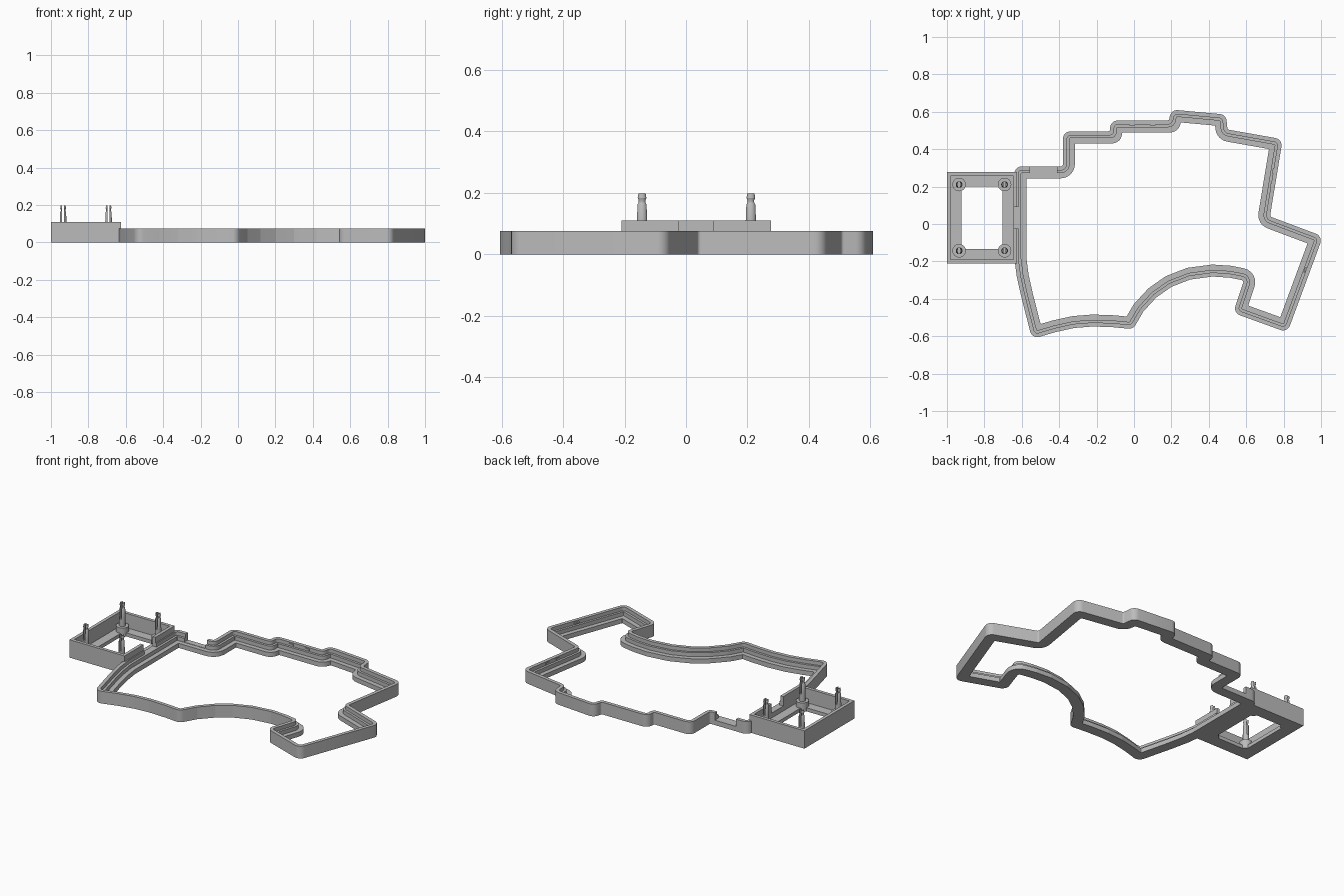
import bpy, bmesh, math
from mathutils import Vector

if "Cube" in bpy.data.objects:
    bpy.data.objects.remove(bpy.data.objects["Cube"])

grey = bpy.data.materials.new("plain grey")
grey.use_nodes = True
grey.diffuse_color = (0.5, 0.5, 0.5, 1)
grey.node_tree.nodes["Principled BSDF"].inputs["Base Color"].default_value = (0.5, 0.5, 0.5, 1)

BAND = 0.064      # full width of the case rim
CONVEX, CONCAVE = 0.04, 0.012


def finish(name, bm):
    bmesh.ops.recalc_face_normals(bm, faces=bm.faces)
    mesh = bpy.data.meshes.new(name)
    bm.to_mesh(mesh)
    bm.free()
    mesh.materials.append(grey)
    ob = bpy.data.objects.new(name, mesh)
    bpy.context.collection.objects.link(ob)
    return ob


def activate(ob):
    bpy.ops.object.select_all(action="DESELECT")
    ob.select_set(True)
    bpy.context.view_layer.objects.active = ob


def smooth(ob):
    activate(ob)
    bpy.ops.object.shade_smooth_by_angle(angle=math.radians(30))


def add_box(bm, lo, hi):
    new = bmesh.ops.create_cube(bm, size=1)["verts"]
    for v in new:
        v.co = [a + (c + 0.5) * (b - a) for a, b, c in zip(lo, hi, v.co)]


def cut(ob, boxes):
    bm = bmesh.new()
    for lo, hi in boxes:
        add_box(bm, lo, hi)
    cutter = finish("cutter", bm)
    cutter.hide_render = True
    mod = ob.modifiers.new("cut", "BOOLEAN")
    mod.operation, mod.solver, mod.object = "DIFFERENCE", "EXACT", cutter
    activate(ob)
    bpy.ops.object.modifier_apply(modifier=mod.name)
    bpy.data.objects.remove(cutter)


def outline(points, d, steps):
    """Clockwise outline moved inward by d, with rounded corners."""
    pts = [Vector(p) for p in points]
    n = len(pts)
    dirs = [(pts[(i + 1) % n] - pts[i]).normalized() for i in range(n)]
    moved = []
    for i in range(n):
        n0, n1 = (Vector((e.y, -e.x)) for e in (dirs[i - 1], dirs[i]))
        moved.append(pts[i] + (n0 + n1) * d / (1 + n0.dot(n1)))
    if not steps:
        return moved
    ring = []
    share = d / BAND
    for i in range(n):
        p, a, b = moved[i], dirs[i - 1], dirs[i]
        turn = a.x * b.y - a.y * b.x
        room = min((p - moved[i - 1]).length, (moved[(i + 1) % n] - p).length)
        if turn < 0:
            r, cap = max(CONVEX - d, 0.004), room * (0.7 - 0.6 * share)
        else:
            r, cap = CONCAVE + d, room * (0.25 + 0.65 * share)
        angle = a.angle(b)
        t = min(r * math.tan(angle / 2), cap)
        r = t / math.tan(angle / 2)
        side = Vector((a.y, -a.x)) * (1 if turn < 0 else -1)
        centre = p - a * t + side * r
        for k in range(steps + 1):
            f = angle * k / steps
            ring.append(centre - side * r * math.cos(f) + a * r * math.sin(f))
    return ring


def rim(name, points, profile, steps):
    """Sweep an (inset, height) profile around an outline."""
    bm = bmesh.new()
    rings = [[bm.verts.new((p.x, p.y, z)) for p in outline(points, d, steps)]
             for d, z in profile]
    for i, ring in enumerate(rings):
        low = rings[i - 1]
        for j in range(len(ring)):
            bm.faces.new((low[j - 1], low[j], ring[j], ring[j - 1]))
    return finish(name, bm)


# Case rim: stepped wall following the irregular outline
case_outline = [
    (-0.64, 0.308), (-0.38, 0.308), (-0.38, 0.495), (-0.128, 0.495),
    (-0.128, 0.553), (0.187, 0.553), (0.198, 0.612), (0.492, 0.585),
    (0.5, 0.505), (0.795, 0.453), (0.727, 0.04), (1.01, -0.066),
    (0.82, -0.58), (0.53, -0.475), (0.588, -0.302),
    (0.51, -0.287), (0.42, -0.281), (0.3, -0.297), (0.2, -0.336), (0.12, -0.392),
    (0.05, -0.468), (-0.005, -0.562),
    (-0.11, -0.552), (-0.22, -0.548), (-0.32, -0.556), (-0.42, -0.578),
    (-0.545, -0.615), (-0.605, -0.38), (-0.627, -0.28), (-0.64, -0.18)]
case = rim("case_rim", case_outline,
           [(0, 0), (0, 0.075), (0.022, 0.075), (0.022, 0.052),
            (0.036, 0.052), (0.036, 0.028), (BAND, 0.028), (BAND, 0)], 6)
cable_gap = ((-0.67, -0.025, 0.052), (-0.59, 0.09, 0.2))
cut(case, [((-0.556, 0.2, 0.03), (-0.412, 0.4, 0.2)), cable_gap])
smooth(case)

# Small snap tabs on the inner face of the wall
for i, (x, y, heading) in enumerate([
        (-0.01, 0.531, 0), (0.1, 0.531, 0), (0.745, 0.285, 81), (0.732, 0.2, 81),
        (0.915, -0.245, 70), (0.88, -0.37, 70)]):
    bm = bmesh.new()
    add_box(bm, (-0.015, -0.004, -0.005), (0.015, 0.004, 0.005))
    tab = finish(f"snap_tab_{i + 1}", bm)
    tab.location = (x, y, 0.063)
    tab.rotation_euler.z = math.radians(heading)

# Side tray: square-cornered frame with a window in its floor
tray = rim("side_tray", [(-1, 0.277), (-0.625, 0.277), (-0.625, -0.21), (-1, -0.21)],
           [(0, 0), (0, 0.11), (0.02, 0.11), (0.02, 0.022), (0.077, 0.022), (0.077, 0)], 0)
cut(tray, [cable_gap])


# Posts: wide base with a split, necked pin
def post(name, x, y):
    profile = [(0.036, 0), (0.036, 0.055), (0.018, 0.055), (0.018, 0.105),
               (0.016, 0.162), (0.0125, 0.168), (0.0125, 0.176),
               (0.0155, 0.183), (0.0135, 0.197)]
    sides = 24
    bm = bmesh.new()
    rings = [[bm.verts.new((x + r * math.cos(math.tau * k / sides),
                            y + r * math.sin(math.tau * k / sides), z))
              for k in range(sides)] for r, z in profile]
    for low, high in zip(rings, rings[1:]):
        for k in range(sides):
            bm.faces.new((low[k - 1], low[k], high[k], high[k - 1]))
    bm.faces.new(rings[0])
    bm.faces.new(rings[-1])
    ob = finish(name, bm)
    cut(ob, [((x - 0.006, y - 0.03, 0.1), (x + 0.006, y + 0.03, 0.25))])
    smooth(ob)


for side, x in (("right", -0.935), ("left", -0.692)):
    for end, y in (("front", -0.143), ("back", 0.211)):
        post(f"{end}_{side}_post", x, y)
